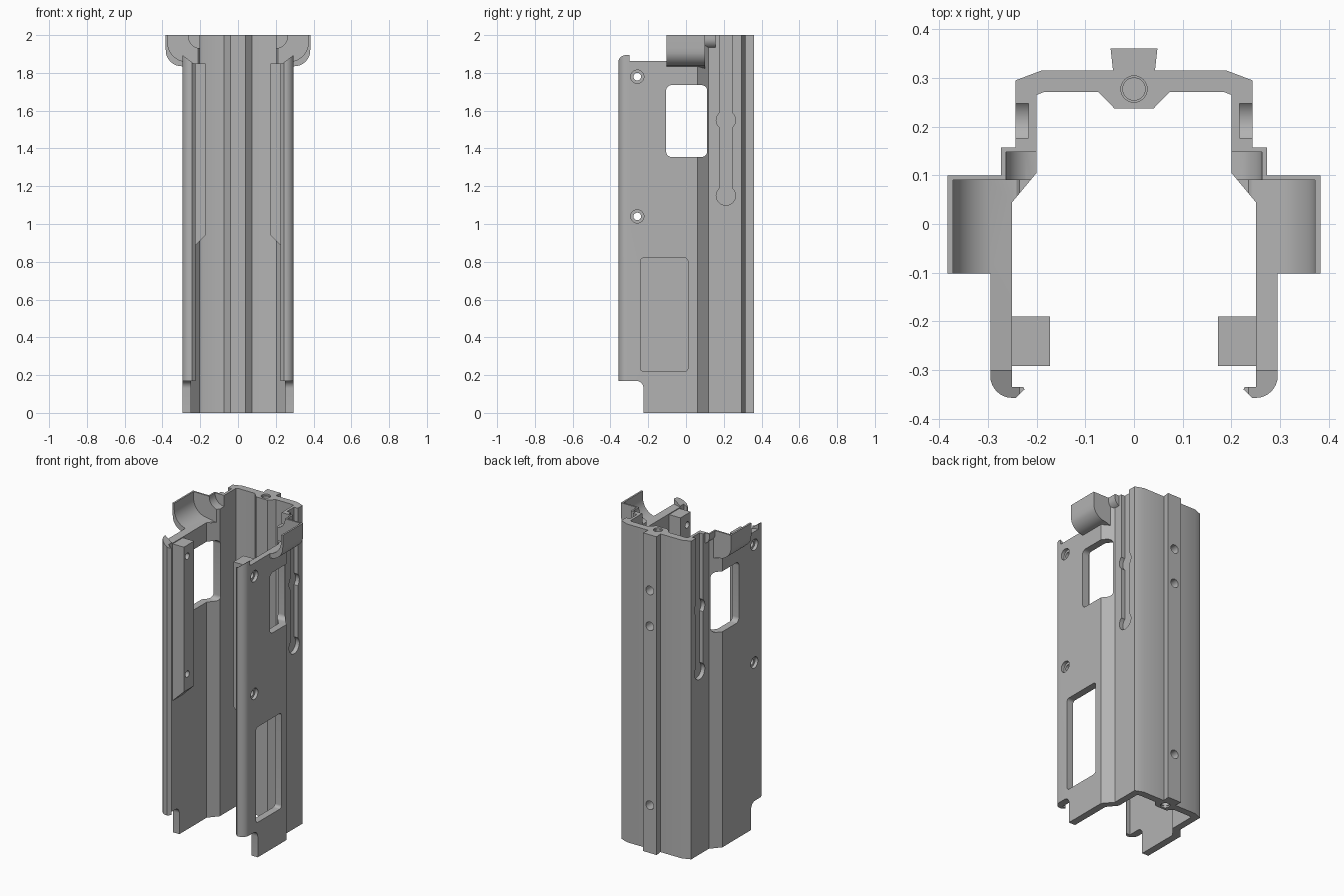
import bpy, bmesh, math
from mathutils import Vector

cube = bpy.data.objects.get("Cube")
if cube:
    bpy.data.objects.remove(cube, do_unlink=True)

grey = bpy.data.materials.new("plain grey")
grey.use_nodes = True
tone = (0.45, 0.45, 0.45, 1)
grey.diffuse_color = tone
grey.node_tree.nodes["Principled BSDF"].inputs["Base Color"].default_value = tone


def prism(name, pts, axis, a, b):
    """Extrude a flat outline along an axis from a to b."""
    place = {"x": lambda p, t: (t, p[0], p[1]),
             "y": lambda p, t: (p[0], t, p[1]),
             "z": lambda p, t: (p[0], p[1], t)}[axis]
    bm = bmesh.new()
    low = [bm.verts.new(place(p, a)) for p in pts]
    high = [bm.verts.new(place(p, b)) for p in pts]
    bm.faces.new(low)
    bm.faces.new(high)
    n = len(pts)
    for i in range(n):
        j = (i + 1) % n
        bm.faces.new((low[i], low[j], high[j], high[i]))
    bmesh.ops.recalc_face_normals(bm, faces=bm.faces)
    mesh = bpy.data.meshes.new(name)
    bm.to_mesh(mesh)
    bm.free()
    mesh.materials.append(grey)
    ob = bpy.data.objects.new(name, mesh)
    bpy.context.collection.objects.link(ob)
    return ob


def arc(cx, cy, r, start, end, steps=8):
    angles = [math.radians(start + (end - start) * i / steps) for i in range(steps + 1)]
    return [(cx + r * math.cos(t), cy + r * math.sin(t)) for t in angles]


def disc(cx, cy, r):
    return arc(cx, cy, r, 0, 360, 32)[:-1]


def rounded(x0, y0, x1, y1, r):
    return (arc(x1 - r, y1 - r, r, 0, 90) + arc(x0 + r, y1 - r, r, 90, 180)
            + arc(x0 + r, y0 + r, r, 180, 270) + arc(x1 - r, y0 + r, r, 270, 360))


def apply(ob, mod):
    bpy.ops.object.select_all(action="DESELECT")
    bpy.context.view_layer.objects.active = ob
    ob.select_set(True)
    bpy.ops.object.modifier_apply(modifier=mod.name)


def combine(ob, tool, operation):
    mod = ob.modifiers.new("combine", "BOOLEAN")
    mod.operation = operation
    mod.solver = "EXACT"
    mod.object = tool
    apply(ob, mod)
    bpy.data.objects.remove(tool, do_unlink=True)


def join(ob, *args):
    combine(ob, prism("addition", *args), "UNION")


def cut(ob, *args):
    combine(ob, prism("cutter", *args), "DIFFERENCE")


# Left half of the shell: back plate, dovetail rail, side wall and front hook
outline = [(0, 0.36), (0.048, 0.36), (0.043, 0.315), (0.19, 0.315), (0.243, 0.295),
           (0.243, 0.12), (0.295, 0.06)]
outline += arc(0.25, -0.312, 0.045, 0, -90)
outline += [(0.243, -0.357), (0.225, -0.34), (0.227, -0.335), (0.25, -0.335),
            (0.25, 0.045), (0.2, 0.105), (0.2, 0.265), (0.185, 0.271),
            (0.073, 0.271), (0.04, 0.237), (0, 0.237)]
shell = prism("housing_shell", outline, "z", 0, 2)

# Inner guide rail with a slanted lower end
join(shell, [(0.172, 0.94), (0.172, 1.85), (0.27, 1.85), (0.27, 0.845)], "y", -0.292, -0.19)

# Sloped wall top with a rounded front corner
cut(shell, [(0.1, 1.85), (0.235, 1.85), (0.295, 1.895), (0.35, 1.895),
            (0.35, 2.2), (0.1, 2.2)], "y", -0.5, 0.09)
cut(shell, [(-0.4, 1.95)] + [(-0.4, 1.865)] + arc(-0.325, 1.863, 0.032, 180, 90)
    + [(-0.325, 1.95)], "x", 0.1, 0.4)

# Flared ear and the small bump behind it
ear = [(0.25, 2), (0.383, 2), (0.383, 1.93)]
ear += arc(0.298, 1.92, 0.085, 0, -90)[1:] + [(0.25, 1.82)]
join(shell, ear, "y", -0.102, 0.1)
bump = [(0.22, 2), (0.273, 2)] + arc(0.223, 1.98, 0.05, 0, -90)
join(shell, bump, "y", 0.08, 0.157)

# Dished hollows in the ear and bump
dish = [(0.1, 2.1), (0.372, 2.1)] + arc(0.272, 1.96, 0.1, 0, -75)
dish += [(0.25, 1.855), (0.1, 1.85)]
cut(shell, dish, "y", -0.3, 0.09)
groove = [(0.15, 2.1), (0.263, 2.1)] + arc(0.198, 1.995, 0.065, 0, -90) + [(0.15, 1.93)]
cut(shell, groove, "y", 0.06, 0.148)

# Upper window, lower front notch and screw holes with countersinks
cut(shell, rounded(-0.105, 1.355, 0.112, 1.735, 0.028), "x", 0.1, 0.5)
cut(shell, rounded(-0.5, -0.3, -0.225, 0.17, 0.04), "x", 0.1, 0.5)
for z in (1.04, 1.78):
    cut(shell, disc(-0.258, z, 0.02), "x", 0.1, 0.5)
    cut(shell, disc(-0.258, z, 0.035), "x", 0.275, 0.5)

# Keyhole slot on the outer side
cut(shell, [(0.177, 1.15), (0.247, 1.15), (0.247, 2.1), (0.177, 2.1)], "x", 0.217, 0.26)
for z in (1.15, 1.55):
    cut(shell, disc(0.211, z, 0.051), "x", 0.217, 0.26)

# Open the middle seam and mirror to the other side
bm = bmesh.new()
bm.from_mesh(shell.data)
seam = [f for f in bm.faces if all(abs(v.co.x) < 1e-4 for v in f.verts)]
bmesh.ops.delete(bm, geom=seam, context="FACES")
bm.to_mesh(shell.data)
bm.free()
mirror = shell.modifiers.new("mirror", "MIRROR")
mirror.use_clip = True
apply(shell, mirror)

# Lower window on the left wall only
cut(shell, rounded(-0.242, 0.22, 0.01, 0.82, 0.018), "x", 0.15, 0.5)

# End bores in the spine and cross holes in the dovetail rail
for a, b, rim in ((1.75, 2.1, 1.99), (-0.1, 0.2, 0.01)):
    cut(shell, disc(0, 0.277, 0.023), "z", a, b)
    cut(shell, disc(0, 0.277, 0.027), "z", rim, b if b > 1 else a)
for z in (0.3, 1.425, 1.65):
    cut(shell, disc(0, z, 0.027), "y", 0.3, 0.45)

bpy.ops.object.select_all(action="DESELECT")
shell.select_set(True)
bpy.context.view_layer.objects.active = shell
bpy.ops.object.shade_smooth_by_angle(angle=math.radians(25))
